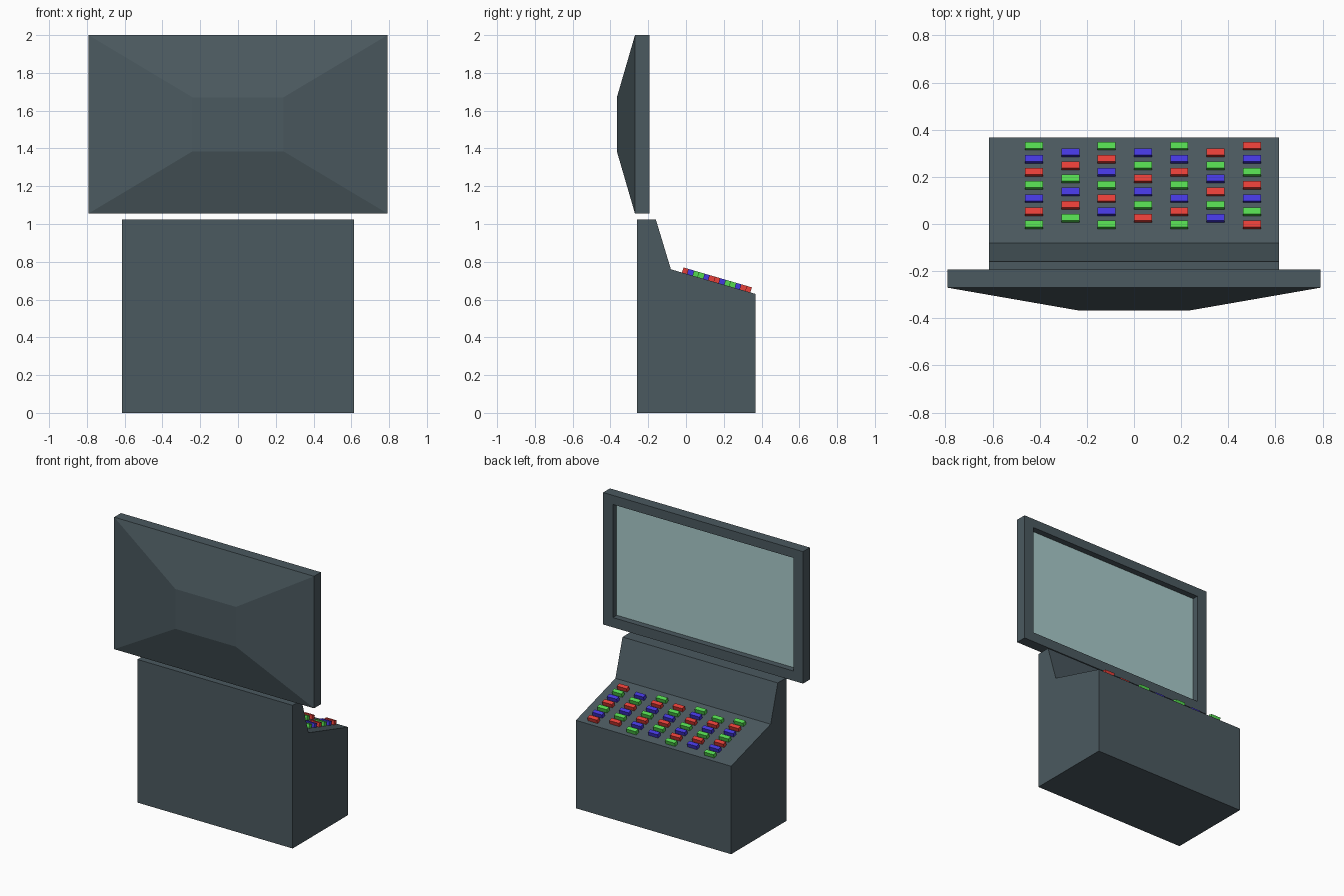
import bpy, bmesh, math
from mathutils import Matrix

if "Cube" in bpy.data.objects:
    bpy.data.objects.remove(bpy.data.objects["Cube"])


def material(name, rgb):
    m = bpy.data.materials.new(name)
    m.diffuse_color = (*rgb, 1)
    m.use_nodes = True
    m.node_tree.nodes["Principled BSDF"].inputs["Base Color"].default_value = m.diffuse_color
    return m


CASE = material("slate", (0.07, 0.10, 0.115))
GLASS = material("screen_glass", (0.40, 0.60, 0.60))
KEYS = {"R": material("red", (0.80, 0.05, 0.04)),
        "G": material("green", (0.09, 0.70, 0.08)),
        "B": material("blue", (0.06, 0.04, 0.75))}


def finish(name, bm, mat):
    bmesh.ops.recalc_face_normals(bm, faces=bm.faces)
    mesh = bpy.data.meshes.new(name)
    bm.to_mesh(mesh)
    bm.free()
    mesh.materials.append(mat)
    obj = bpy.data.objects.new(name, mesh)
    bpy.context.collection.objects.link(obj)
    return obj


# Console cabinet: side profile extruded across x
W = 0.615
profile = [(-0.26, 0), (0.367, 0), (0.367, 0.63), (-0.08, 0.76), (-0.16, 1.025), (-0.26, 1.025)]
bm = bmesh.new()
side = bm.faces.new([bm.verts.new((-W, y, z)) for y, z in profile])
ext = bmesh.ops.extrude_face_region(bm, geom=[side], use_keep_orig=True)
bmesh.ops.translate(bm, verts=[v for v in ext["geom"] if isinstance(v, bmesh.types.BMVert)], vec=(2 * W, 0, 0))
finish("console_cabinet", bm, CASE)


# Monitor housing: rectangular rings lofted from tapered back to recessed screen seat
def ring(bm, hx, y, z0, z1):
    return [bm.verts.new(p) for p in ((-hx, y, z0), (hx, y, z0), (hx, y, z1), (-hx, y, z1))]


FRONT, SEAT = -0.193, -0.24
opening = (0.715, 1.125, 1.935)
bm = bmesh.new()
rings = [ring(bm, 0.24, -0.366, 1.385, 1.67),
         ring(bm, 0.792, -0.27, 1.055, 2.0),
         ring(bm, 0.792, FRONT, 1.055, 2.0),
         ring(bm, opening[0], FRONT, *opening[1:]),
         ring(bm, opening[0], SEAT, *opening[1:])]
for a, b in zip(rings, rings[1:]):
    for i in range(4):
        j = (i + 1) % 4
        bm.faces.new((a[i], a[j], b[j], b[i]))
bm.faces.new(rings[0])
bm.faces.new(rings[-1])
finish("monitor_housing", bm, CASE)

# Screen: thin panel filling the recess
bm = bmesh.new()
x, z0, z1 = opening
bmesh.ops.create_cube(bm, size=1, matrix=Matrix.Translation((0, SEAT, (z0 + z1) / 2))
                      @ Matrix.Diagonal((2 * x, 0.006, z1 - z0, 1)))
finish("screen", bm, GLASS)

# Keys: staggered columns of small boxes lying on the sloped desk
slope = math.atan2(0.13, 0.447)
columns = ["GBRGBRG", "BRGBRG", "GRBGRBG", "BGRBGR", "GBRGBRG", "RGBRGB", "RBGRBGR"]
PITCH_X, PITCH_Y, H = 0.154, 0.0557, 0.028
for c, colours in enumerate(columns):
    for r, colour in enumerate(colours):
        y = 0.327 - PITCH_Y * (r + 0.5 * (c % 2))
        z = 0.76 - math.tan(slope) * (y + 0.08)
        bm = bmesh.new()
        bmesh.ops.create_cube(bm, size=1, matrix=Matrix.Translation((-0.424 + PITCH_X * c, y, z))
                              @ Matrix.Rotation(-slope, 4, "X")
                              @ Matrix.Translation((0, 0, H / 2))
                              @ Matrix.Diagonal((0.076, 0.029, H, 1)))
        finish(f"key_{c + 1}_{r + 1}", bm, KEYS[colour])
